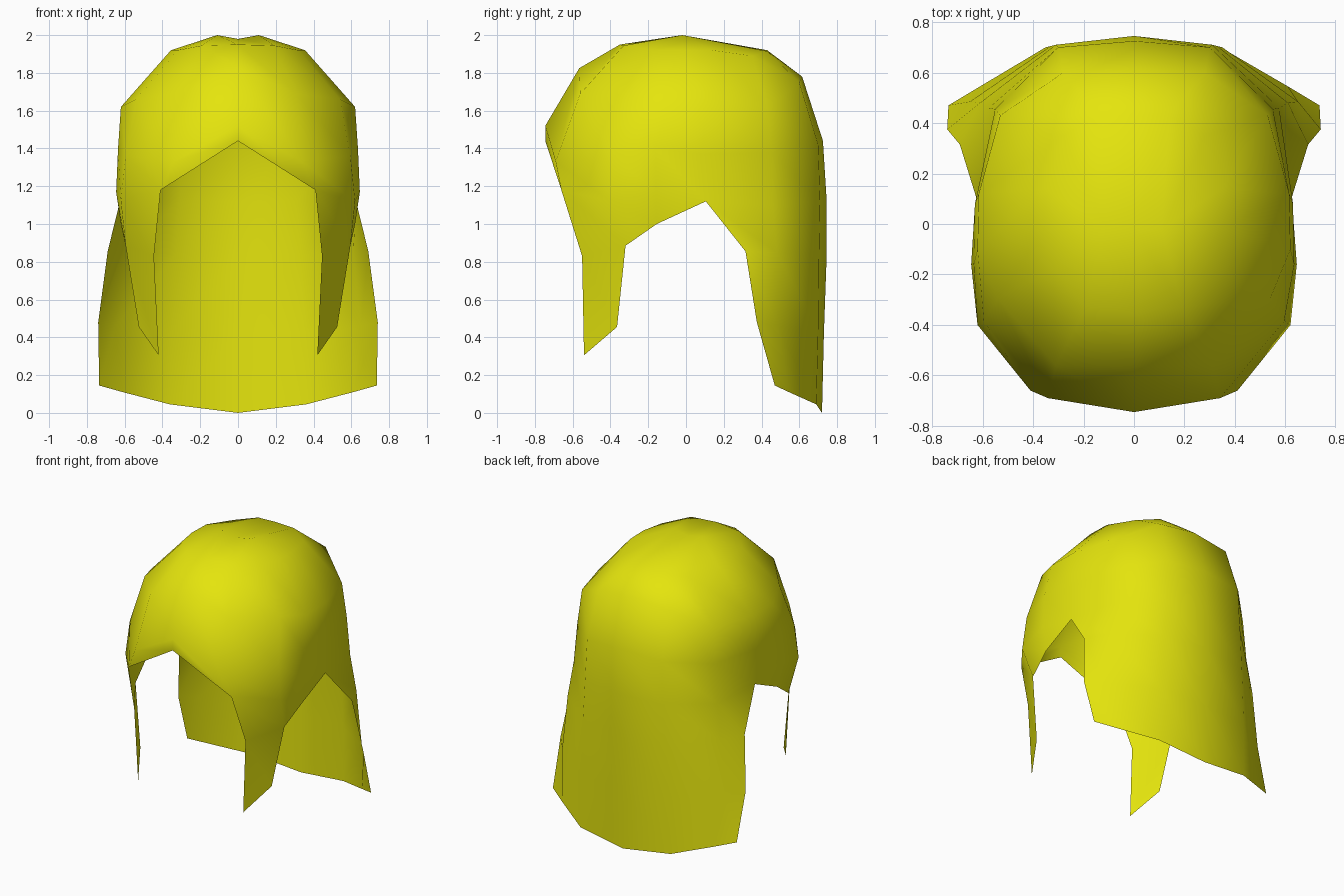
import bpy
import bmesh

if "Cube" in bpy.data.objects:
    bpy.data.objects.remove(bpy.data.objects["Cube"])

yellow = bpy.data.materials.new("blond yellow")
yellow.diffuse_color = (0.78, 0.78, 0.004, 1)
yellow.use_nodes = True
yellow.node_tree.nodes["Principled BSDF"].inputs["Base Color"].default_value = yellow.diffuse_color

# Half rings (x >= 0), each running from front centre round to back centre
crown = [(0, -.35, 1.95), (.19, -.33, 1.945), (.32, -.18, 1.92), (.355, -.02, 1.92),
         (.35, .14, 1.92), (.28, .35, 1.89), (.14, .43, 1.915), (0, .43, 1.92)]
upper = [(0, -.565, 1.825), (.31, -.56, 1.69), (.54, -.295, 1.66), (.62, -.1, 1.62),
         (.615, .12, 1.62), (.53, .43, 1.62), (.28, .60, 1.75), (0, .615, 1.78)]
brow = [(0, -.745, 1.52), (.34, -.69, 1.33), (.595, -.385, 1.36), (.635, -.16, 1.4),
        (.63, .08, 1.37), (.55, .455, 1.38), (.30, .70, 1.42), (0, .725, 1.44)]
ear = [(0, -.745, 1.44), (.41, -.66, 1.18), (.62, -.40, 1.12), (.645, -.16, 1.17),
       (.625, .105, 1.12), (.575, .46, 1.10), (.31, .71, 1.12), (0, .745, 1.12)]
# Front lock: rows of (front edge, rear edge), ending in a point
lock = [(.445, -.55, .83), (.595, -.32, .885), (.42, -.54, .305), (.525, -.365, .455)]
ear_hem = (.62, -.155, 1.0)
# Back curtain rows, side edge to back centre
curtain = [
    [(.69, .315, .855), (.61, .48, .85), (.33, .705, .84), (0, .745, .84)],
    [(.74, .375, .48), (.65, .485, .46), (.35, .70, .43), (0, .73, .42)],
    [(.735, .47, .145), (.61, .545, .11), (.36, .69, .045), (0, .72, 0)],
]

bm = bmesh.new()


def build_half(side):
    def row(points):
        return [bm.verts.new((side * x, y, z)) for x, y, z in points]

    def face(*verts):
        bm.faces.new(verts if side > 0 else verts[::-1])

    def strip(top, bottom):
        for i in range(len(top) - 1):
            face(top[i], bottom[i], bottom[i + 1], top[i + 1])

    # dome
    rings = [row(r) for r in (crown, upper, brow, ear)]
    for a, b in zip(rings, rings[1:]):
        strip(a, b)
    # crown with a slight parting in the middle
    mid, ridge = row([(0, -.02, 1.98), (.11, -.02, 2.0)])
    c = rings[0]
    face(mid, c[0], c[1], ridge)
    for i in range(1, 6):
        face(ridge, c[i], c[i + 1])
    face(mid, ridge, c[6], c[7])
    # front lock and hem over the ear
    e = rings[3]
    l0, l1, l2, l3 = row(lock)
    hem, = row([ear_hem])
    strip([e[1], e[2]], [l0, l1])
    strip([l0, l1], [l2, l3])
    face(e[2], l1, hem, e[3])
    face(e[3], hem, e[4])
    # back curtain
    above = e[4:]
    for points in curtain:
        below = row(points)
        strip(above, below)
        above = below


build_half(1)
build_half(-1)
bmesh.ops.remove_doubles(bm, verts=bm.verts[:], dist=0.0005)

for f in bm.faces:
    f.smooth = True
mesh = bpy.data.meshes.new("hair")
bm.to_mesh(mesh)
bm.free()
mesh.materials.append(yellow)
hair = bpy.data.objects.new("hair", mesh)
bpy.context.collection.objects.link(hair)
